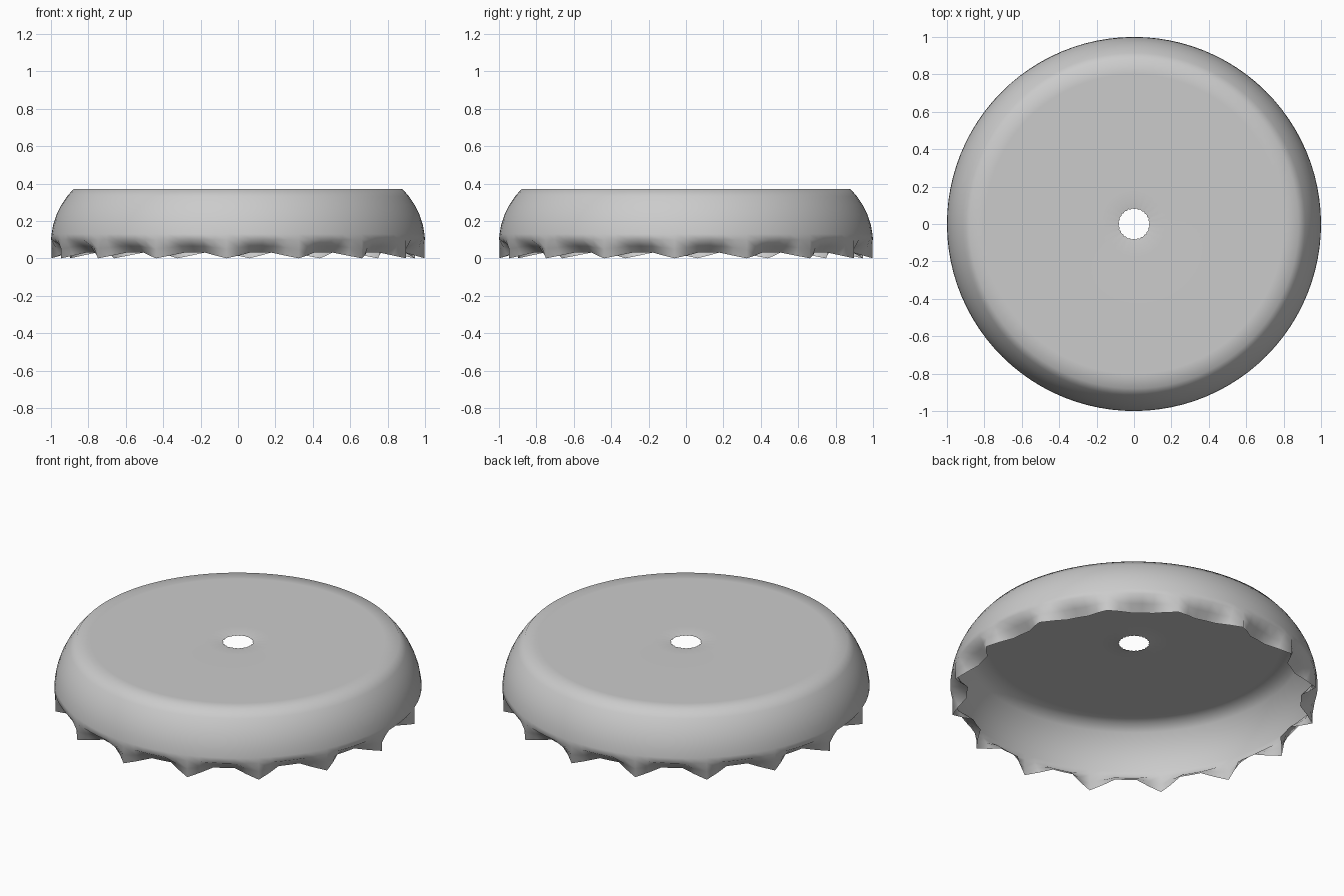
import bpy, bmesh, math

if "Cube" in bpy.data.objects:
    bpy.data.objects.remove(bpy.data.objects["Cube"])

TEETH, SUB = 16, 6
N = TEETH * SUB
PHASE = math.radians(-93.5)     # angle of the first crimp tip

mat = bpy.data.materials.new("plain grey")
mat.diffuse_color = (0.6, 0.6, 0.6, 1)
mat.use_nodes = True
mat.node_tree.nodes["Principled BSDF"].inputs["Base Color"].default_value = mat.diffuse_color

# radius, height from the centre hole outwards and down the wall
profile = [(0.08, 0.364), (0.12, 0.369), (0.18, 0.37), (0.5, 0.37), (0.8, 0.37), (0.88, 0.37),
           (0.915, 0.33), (0.945, 0.285), (0.97, 0.235), (0.988, 0.18),
           (0.997, 0.13), (1.0, 0.10)]

bm = bmesh.new()
rings = []


def ring(fn):
    vs = []
    for i in range(N):
        r, z = fn(i)
        a = PHASE + 2 * math.pi * i / N
        vs.append(bm.verts.new((r * math.cos(a), r * math.sin(a), z)))
    rings.append(vs)


def notch(i):
    """0 at a crimp tip, 1 midway between two tips."""
    d = abs((i % SUB) / SUB - 0.5) * 2
    return min(1, (1 - d) * 1.5)


# hole edge is slightly jagged
ring(lambda i: (0.08 + 0.004 * (i // 2 % 2), 0.364))
for r, z in profile[1:]:
    ring(lambda i: (r, z))
# crimped hem: tips hang straight down, notches fold inwards
ring(lambda i: (1.0 - 0.05 * notch(i), 0.05 + 0.015 * notch(i)))
ring(lambda i: (1.0 - 0.09 * notch(i), 0.03 * notch(i)))

for a, b in zip(rings, rings[1:]):
    for i in range(N):
        j = (i + 1) % N
        f = bm.faces.new((a[i], b[i], b[j], a[j]))
        f.smooth = True

me = bpy.data.meshes.new("crimped_cap")
bm.to_mesh(me)
bm.free()
me.materials.append(mat)
ob = bpy.data.objects.new("crimped_cap", me)
bpy.context.collection.objects.link(ob)
